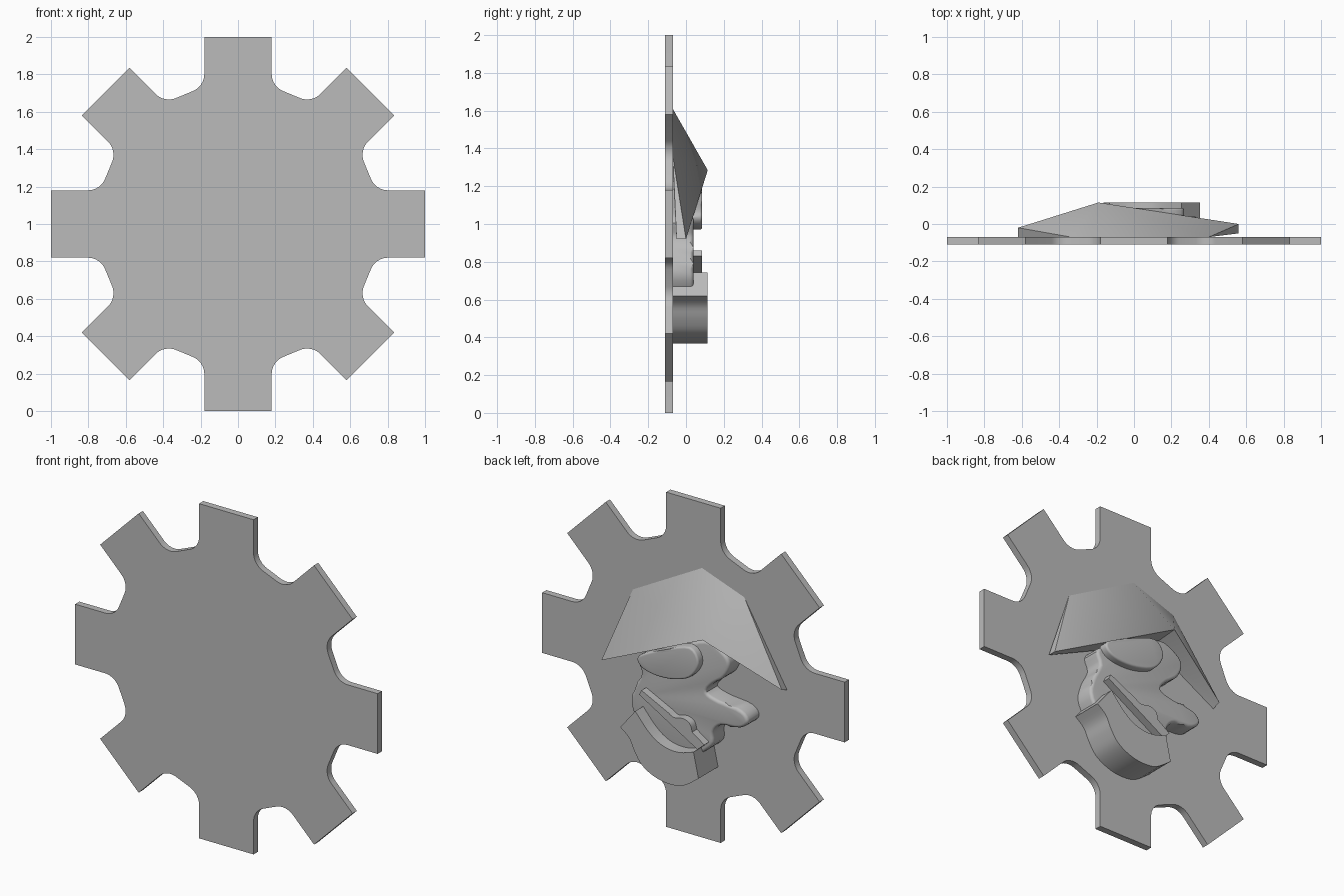
import bpy, bmesh, math
from mathutils import Vector

if "Cube" in bpy.data.objects:
    bpy.data.objects.remove(bpy.data.objects["Cube"])

grey = bpy.data.materials.new("plain_grey")
grey.diffuse_color = (0.5, 0.5, 0.5, 1)
grey.use_nodes = True
grey.node_tree.nodes["Principled BSDF"].inputs["Base Color"].default_value = grey.diffuse_color


def finish(bm, name):
    bmesh.ops.recalc_face_normals(bm, faces=bm.faces[:])
    me = bpy.data.meshes.new(name)
    bm.to_mesh(me)
    bm.free()
    me.materials.append(grey)
    ob = bpy.data.objects.new(name, me)
    bpy.context.collection.objects.link(ob)
    bpy.ops.object.select_all(action='DESELECT')
    bpy.context.view_layer.objects.active = ob
    ob.select_set(True)
    bpy.ops.object.shade_smooth_by_angle(angle=math.radians(30))
    return ob


def prism(name, outline, y0, y1, bevel=0.0):
    """Extrude an x-z outline from y0 to y1, optionally rounding the y1 rim."""
    bm = bmesh.new()
    base = bm.faces.new([bm.verts.new((x, y0, z)) for x, z in outline])
    ext = bmesh.ops.extrude_face_region(bm, geom=[base], use_keep_orig=True)["geom"]
    top = [v for v in ext if isinstance(v, bmesh.types.BMVert)]
    for v in top:
        v.co.y = y1
    if bevel:
        rim = [e for e in bm.edges if all(v.co.y == top[0].co.y for v in e.verts)]
        bmesh.ops.bevel(bm, geom=rim, offset=bevel, segments=4, profile=0.5,
                        affect='EDGES', clamp_overlap=True)
    return finish(bm, name)


def smooth(pts, n=4, closed=False):
    """Catmull-Rom curve through the points."""
    p = [Vector(q) for q in pts]
    m = len(p)
    pick = (lambda i: p[i % m]) if closed else (lambda i: p[max(0, min(m - 1, i))])
    out = []
    for i in range(m if closed else m - 1):
        a, b, c, d = (pick(i + k) for k in (-1, 0, 1, 2))
        for s in range(n):
            t = s / n
            out.append(0.5 * (2 * b + (c - a) * t + (2 * a - 5 * b + 4 * c - d) * t * t
                              + (3 * b - a - 3 * c + d) * t ** 3))
    return out if closed else out + [p[-1]]


# gear plate: one tooth flank with a filleted root, mirrored and repeated
W, R, ROOT, FIL = 0.18, 1.0, 0.749, 0.1
s8, c8 = math.sin(math.pi / 8), math.cos(math.pi / 8)
cx = W + FIL
cz = (ROOT + FIL - cx * s8) / c8
arc = [(cx - FIL * math.cos(t), cz - FIL * math.sin(t))
       for t in (math.radians(67.5) * i / 8 for i in range(9))]
half = [(W, R)] + arc
tooth = [(-x, z) for x, z in reversed(half)] + half
gear = []
for k in range(8):
    a = k * math.pi / 4
    gear += [(x * math.cos(a) + z * math.sin(a), 1 - x * math.sin(a) + z * math.cos(a))
             for x, z in tooth]
prism("gear_plate", gear, -0.11, -0.07)

# faceted hat
bm = bmesh.new()
V = {k: bm.verts.new(co) for k, co in {
    "top": (-0.057, -0.07, 1.61), "ul": (0.40, -0.07, 1.36), "ll": (0.56, -0.05, 0.92),
    "mid": (-0.19, -0.07, 1.27), "lr": (-0.62, -0.07, 1.03), "ur": (-0.336, -0.07, 1.51),
    "peak": (-0.19, 0.115, 1.285), "l": (0.56, 0.0, 0.92), "r": (-0.62, -0.02, 1.05)}.items()}
for f in ("top ul l peak", "top peak r ur", "ul ll l", "ur r lr", "peak l ll mid",
          "peak mid lr r", "top mid ll ul", "top ur lr mid"):
    bm.faces.new([V[k] for k in f.split()])
bmesh.ops.triangulate(bm, faces=[f for f in bm.faces if len(f.verts) > 3])
finish(bm, "hat")

# face with brow, nose and chin
face = [(0.28, 1.03), (0.27, 0.93), (0.32, 0.82), (0.33, 0.70), (0.20, 0.54), (0.0, 0.50),
        (-0.12, 0.56), (-0.20, 0.63), (-0.205, 0.71), (-0.26, 0.765), (-0.38, 0.78),
        (-0.435, 0.83), (-0.39, 0.885), (-0.24, 0.905), (-0.16, 0.935), (-0.20, 0.995),
        (-0.28, 1.06), (-0.31, 1.14), (-0.27, 1.20), (-0.15, 1.24), (0.05, 1.14)]
prism("face", smooth(face, 4, True), -0.07, 0.04, 0.035)

# raised eye
eye = [(0.25, 1.065), (0.09, 1.14), (-0.08, 1.20), (-0.14, 1.12), (-0.08, 1.02),
       (0.05, 0.975), (0.18, 0.975), (0.255, 1.01)]
prism("eye", smooth(eye, 4, True), 0.03, 0.085, 0.012)

# lip bar with a small bump
bump = smooth([(-0.10, 0.70), (-0.085, 0.745), (-0.04, 0.765), (0.02, 0.755), (0.06, 0.775)])
prism("lip", [(0.25, 0.83), (-0.135, 0.605), (-0.18, 0.645)] + bump + [(0.235, 0.86)],
      0.03, 0.085)

# crescent beard
outer = smooth([(0.354, 0.62), (0.295, 0.57), (0.26, 0.50), (0.21, 0.43), (0.13, 0.385),
                (0.04, 0.367), (-0.06, 0.38), (-0.163, 0.45)])
inner = smooth([(-0.13, 0.60), (-0.04, 0.573), (0.04, 0.575), (0.11, 0.60), (0.17, 0.645),
                (0.22, 0.70), (0.255, 0.742)])
prism("beard", outer + inner, -0.07, 0.115)
